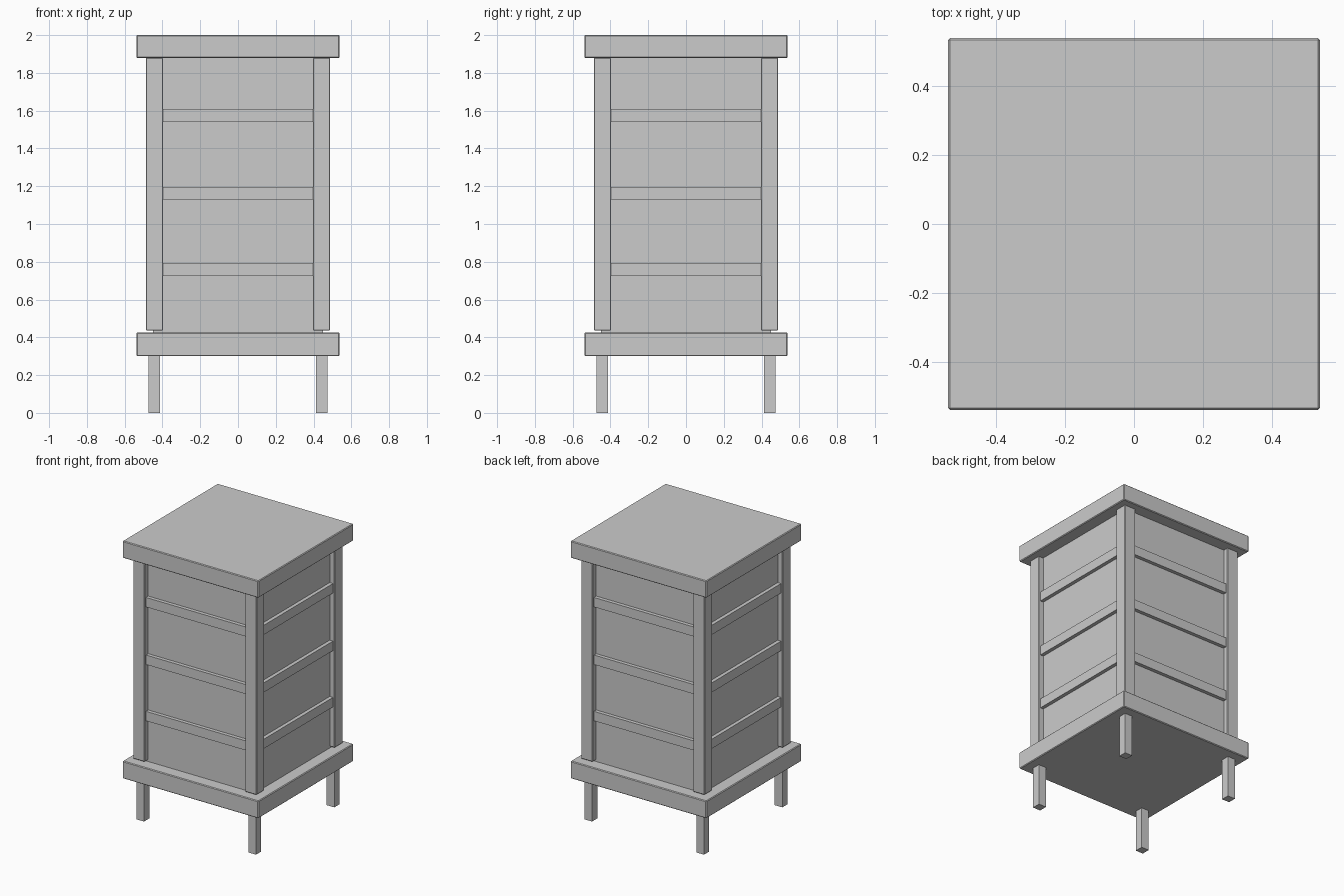
import bpy
from math import radians
from mathutils import Matrix

if "Cube" in bpy.data.objects:
    bpy.data.objects.remove(bpy.data.objects["Cube"])


def box(name, lo, hi, bevel=0.0):
    """Axis-aligned box between two corners, with optional small chamfer."""
    bpy.ops.mesh.primitive_cube_add(size=1)
    ob = bpy.context.object
    ob.name = name
    size = [h - l for l, h in zip(lo, hi)]
    mid = [(h + l) / 2 for l, h in zip(lo, hi)]
    ob.data.transform(Matrix.Translation(mid) @ Matrix.Diagonal((*size, 1)))
    ob.location = (0, 0, 0)
    if bevel:
        mod = ob.modifiers.new("edge_chamfer", 'BEVEL')
        mod.width = bevel
        mod.segments = 1
    return ob


def slab(name, half, z0, z1, bevel=0.0):
    return box(name, (-half, -half, z0), (half, half, z1), bevel)


# Base, body and lid
slab("base_slab", 0.538, 0.30, 0.425, 0.005)
slab("body", 0.449, 0.42, 1.885)
slab("lid", 0.538, 1.878, 2.0, 0.005)

# Four-fold parts: turn each one around the vertical axis
for i, side in enumerate(("front", "right", "back", "left")):
    turn = Matrix.Rotation(radians(90 * i), 4, 'Z')
    parts = [
        box(f"{side}_corner_post", (-0.488, -0.488, 0.436), (-0.397, -0.397, 1.88), 0.004),
        box(f"{side}_leg", (-0.473, -0.473, 0), (-0.413, -0.413, 0.305)),
    ]
    # Horizontal slats on each face
    for n, z in enumerate((0.76, 1.163, 1.575)):
        parts.append(box(f"{side}_slat_{n + 1}", (-0.396, -0.475, z - 0.034),
                         (0.396, -0.44, z + 0.034)))
    for ob in parts:
        ob.data.transform(turn)
